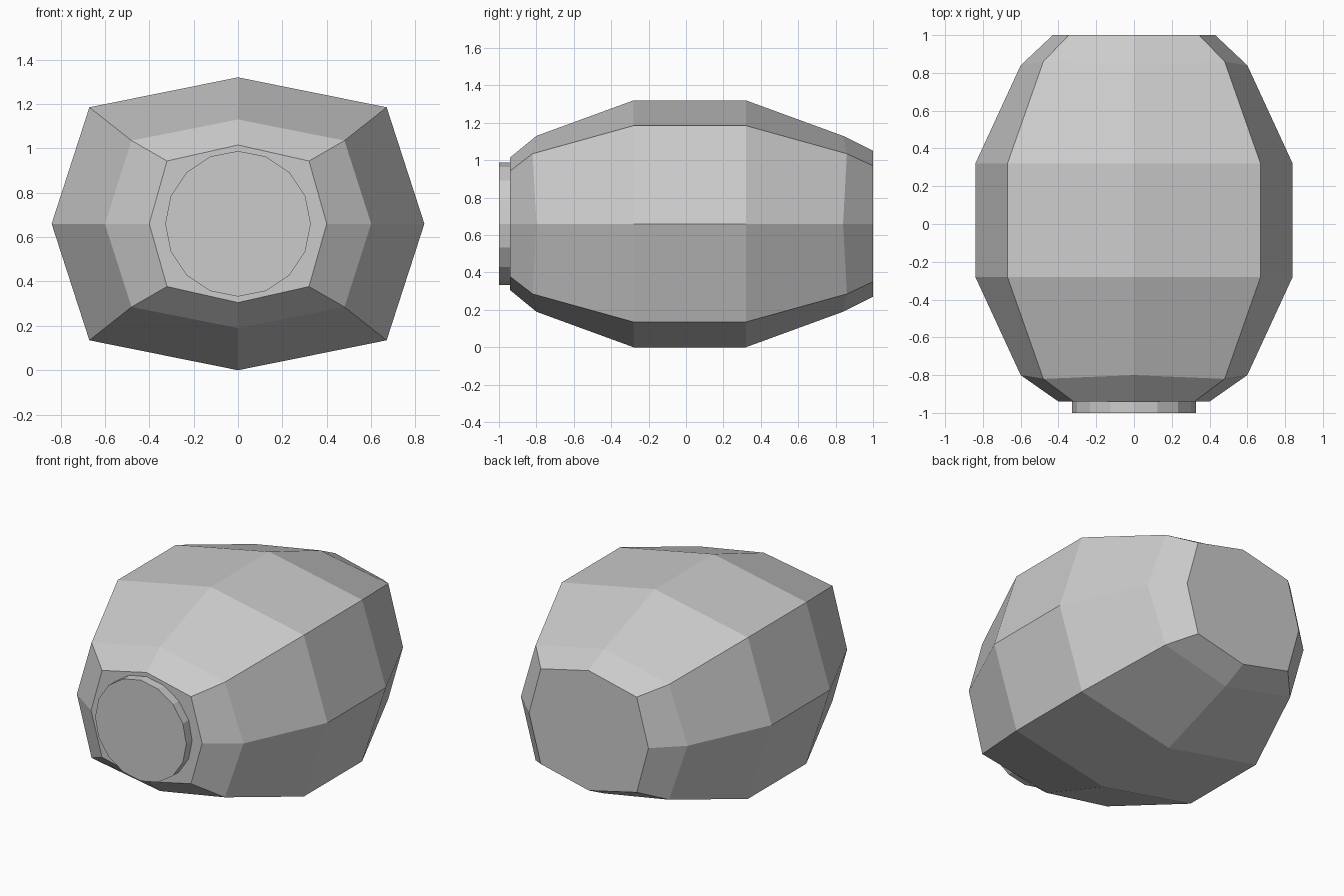
import bpy
import bmesh
from math import pi
from mathutils import Matrix, Vector

cube = bpy.data.objects.get("Cube")
if cube:
    bpy.data.objects.remove(cube, do_unlink=True)

MID_Z = 0.66

grey = bpy.data.materials.new("plain grey")
grey.use_nodes = True
colour = (0.6, 0.6, 0.6, 1)
grey.diffuse_color = colour
grey.node_tree.nodes["Principled BSDF"].inputs["Base Color"].default_value = colour


def add_object(name, bm):
    bmesh.ops.recalc_face_normals(bm, faces=bm.faces)
    mesh = bpy.data.meshes.new(name)
    bm.to_mesh(mesh)
    bm.free()
    mesh.materials.append(grey)
    obj = bpy.data.objects.new(name, mesh)
    bpy.context.collection.objects.link(obj)
    return obj


def ring(bm, y, corner_y, side, corner_x, corner_z, top):
    """Eight-sided section: points at top, bottom and sides, with four corners."""
    points = [(0, y, top), (corner_x, corner_y, corner_z), (side, y, 0),
              (corner_x, corner_y, -corner_z), (0, y, -top),
              (-corner_x, corner_y, -corner_z), (-side, y, 0),
              (-corner_x, corner_y, corner_z)]
    return [bm.verts.new(Vector(p) + Vector((0, 0, MID_Z))) for p in points]


# Faceted barrel body, lofted from front to back
sections = [
    (-0.94, -0.94, 0.40, 0.32, 0.283, 0.355),
    (-0.80, -0.82, 0.60, 0.48, 0.375, 0.47),
    (-0.28, -0.28, 0.84, 0.67, 0.525, 0.66),
    (0.32, 0.32, 0.84, 0.67, 0.525, 0.66),
    (0.84, 0.86, 0.60, 0.48, 0.375, 0.47),
    (1.00, 1.00, 0.43, 0.345, 0.31, 0.39),
]
bm = bmesh.new()
rings = [ring(bm, *s) for s in sections]
for a, b in zip(rings, rings[1:]):
    for i in range(8):
        j = (i + 1) % 8
        bm.faces.new((a[i], a[j], b[j], b[i]))
bm.faces.new(rings[0])
bm.faces.new(rings[-1])
add_object("barrel_body", bm)

# Round cap on the front
bm = bmesh.new()
turn = Matrix.Translation((0, -0.965, MID_Z)) @ Matrix.Rotation(pi / 2, 4, "X")
bmesh.ops.create_cone(bm, cap_ends=True, segments=16, radius1=0.328,
                      radius2=0.328, depth=0.07, matrix=turn)
add_object("front_cap", bm)
